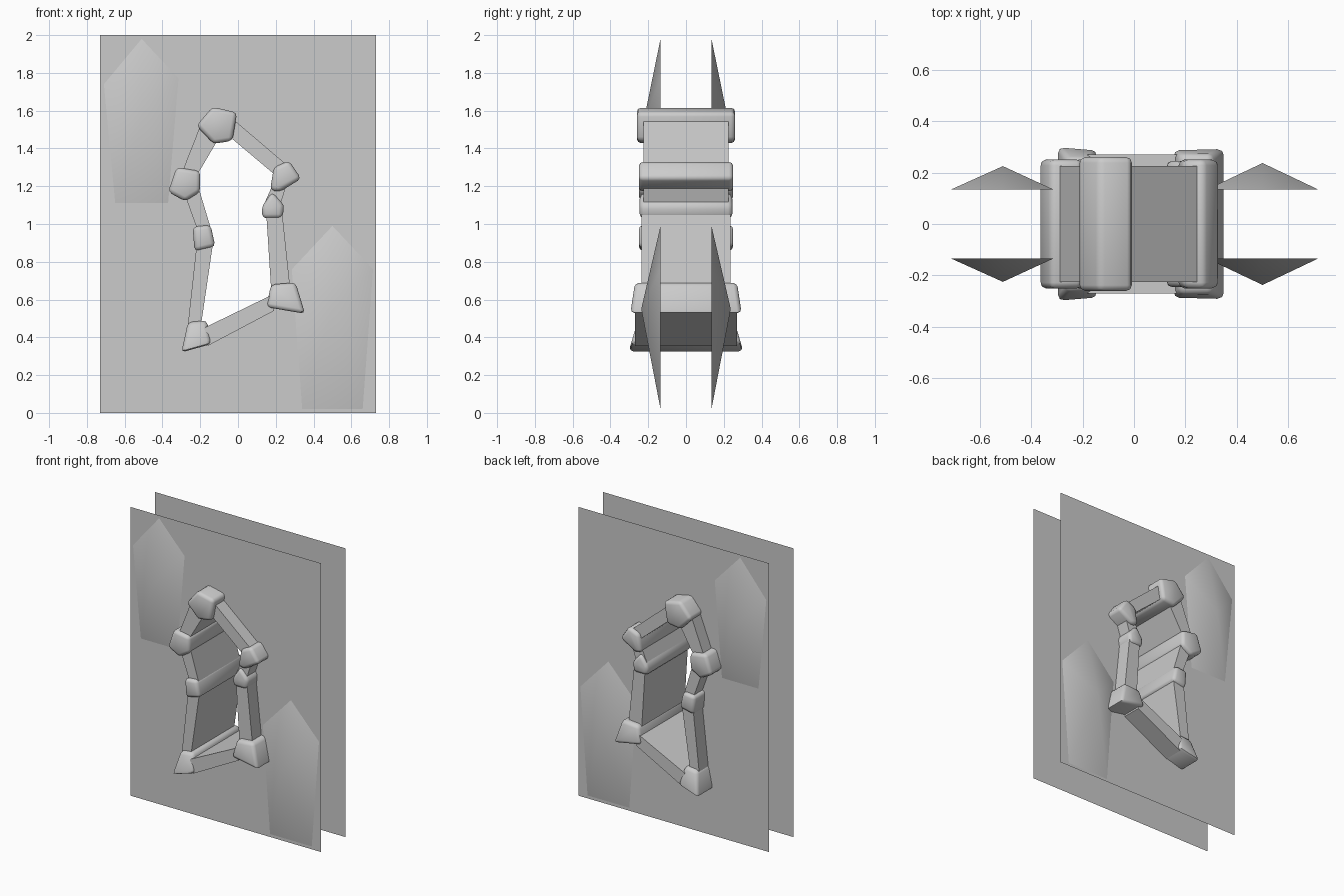
import bpy
import bmesh
from mathutils import Vector

cube = bpy.data.objects.get("Cube")
if cube:
    bpy.data.objects.remove(cube, do_unlink=True)

stone = bpy.data.materials.new("grey stone")
stone.use_nodes = True
GREY = (0.6, 0.6, 0.6, 1)
stone.diffuse_color = GREY
stone.node_tree.nodes["Principled BSDF"].inputs["Base Color"].default_value = GREY

WALL_Y = 0.135


def finish(name, bm, smooth=None):
    mesh = bpy.data.meshes.new(name)
    bm.to_mesh(mesh)
    bm.free()
    mesh.materials.append(stone)
    obj = bpy.data.objects.new(name, mesh)
    bpy.context.collection.objects.link(obj)
    if smooth:
        bpy.ops.object.select_all(action="DESELECT")
        obj.select_set(True)
        bpy.context.view_layer.objects.active = obj
        bpy.ops.object.shade_smooth_by_angle(angle=smooth)
    return obj


def prism(name, outline, depth, taper=0.0, bevel=0.0):
    """Prism across y from an (x, z) outline; taper narrows it towards its top."""
    bm = bmesh.new()
    zs = [z for _, z in outline]
    low, high = min(zs), max(zs)
    loops = []
    for side in (-1, 1):
        loops.append([bm.verts.new((x, side * (depth - taper * (z - low) / (high - low)), z))
                      for x, z in outline])
    front, back = loops
    bm.faces.new(front)
    bm.faces.new(back)
    n = len(outline)
    for i in range(n):
        j = (i + 1) % n
        bm.faces.new((front[i], front[j], back[j], back[i]))
    bmesh.ops.recalc_face_normals(bm, faces=bm.faces)
    if bevel:
        bmesh.ops.bevel(bm, geom=bm.edges[:], offset=bevel, segments=2,
                        profile=0.5, affect="EDGES", clamp_overlap=True)
    return finish(name, bm, 0.9 if bevel else None)


# Joint stones: outline, half depth, taper
joints = {
    "top_stone": ([(-.22, 1.52), (-.135, 1.62), (-.005, 1.59), (-.03, 1.44), (-.13, 1.425)], .26, 0),
    "upper_right_stone": ([(-.325, 1.30), (-.2, 1.28), (-.2, 1.17), (-.28, 1.12), (-.37, 1.17)], .25, 0),
    "lower_right_stone": ([(-.24, .985), (-.145, .995), (-.12, .88), (-.23, .855)], .25, 0),
    "base_right_stone": ([(-.265, .48), (-.165, .49), (-.14, .365), (-.3, .32)], .305, .05),
    "base_left_stone": ([(.175, .68), (.305, .69), (.355, .525), (.15, .56)], .295, .025),
    "upper_left_stone": ([(.19, 1.30), (.27, 1.335), (.335, 1.24), (.22, 1.17), (.17, 1.18)], .25, 0),
    "small_left_stone": ([(.18, 1.17), (.245, 1.10), (.235, 1.03), (.13, 1.03), (.125, 1.09)], .245, 0),
}
for name, (outline, depth, taper) in joints.items():
    prism(name, outline, depth, taper, bevel=0.022)

# Slabs lining the opening between the stones
slabs = {
    "top_right_slab": ([(-.19, 1.545), (-.11, 1.44), (-.21, 1.27), (-.29, 1.29)], .225),
    "top_left_slab": ([(-.02, 1.55), (.25, 1.32), (.19, 1.265), (-.03, 1.45)], .225),
    "middle_right_slab": ([(-.28, 1.15), (-.205, 1.18), (-.145, .98), (-.215, .97)], .225),
    "lower_right_slab": ([(-.22, .88), (-.135, .88), (-.195, .47), (-.265, .47)], .235),
    "bottom_slab": ([(-.18, .45), (.18, .625), (.19, .54), (-.16, .355)], .27),
    "lower_left_slab": ([(.15, 1.05), (.235, 1.05), (.275, .67), (.175, .66)], .235),
    "upper_left_slab": ([(.18, 1.20), (.255, 1.20), (.22, 1.09), (.14, 1.11)], .225),
}
for name, (outline, depth) in slabs.items():
    prism(name, outline, depth)

# Wall sheets with an irregular opening that runs inside the frame
opening = [(-.11, 1.52), (-.27, 1.21), (-.18, .93), (-.22, .42),
           (.25, .61), (.19, 1.09), (.24, 1.25)]
border = [(-.73, 0), (.73, 0), (.73, 2), (-.73, 2)]


def wall(name, side):
    bm = bmesh.new()
    for loop in (border, opening):
        verts = [bm.verts.new((x, side * WALL_Y, z)) for x, z in loop]
        for a, b in zip(verts, verts[1:] + verts[:1]):
            bm.edges.new((a, b))
    bmesh.ops.triangle_fill(bm, edges=bm.edges[:], use_beauty=True,
                            normal=Vector((0, side, 0)))
    bm.normal_update()
    for face in bm.faces:
        if face.normal.y * side < 0:
            face.normal_flip()
    finish(name, bm)


# Shallow pointed facets raised from the wall sheets
def facet(name, side, outline, peak):
    bm = bmesh.new()
    rim = [bm.verts.new((x, side * WALL_Y, z)) for x, z in outline]
    tip = bm.verts.new((peak[0], side * peak[1], peak[2]))
    for a, b in zip(rim, rim[1:] + rim[:1]):
        bm.faces.new((a, b, tip))
    bm.normal_update()
    for face in bm.faces:
        if face.normal.y * side < 0:
            face.normal_flip()
    finish(name, bm, 0.9)


upper = [(-.51, 1.98), (-.315, 1.77), (-.37, 1.11), (-.65, 1.11), (-.71, 1.74)]
lower = [(.5, .99), (.715, .76), (.66, .02), (.34, .02), (.285, .76)]
for label, side in (("front", -1), ("back", 1)):
    wall(label + "_wall", side)
    facet(label + "_upper_facet", side, upper, (-.51, .225, 1.54))
    facet(label + "_lower_facet", side, lower, (.5, .237, .55))
